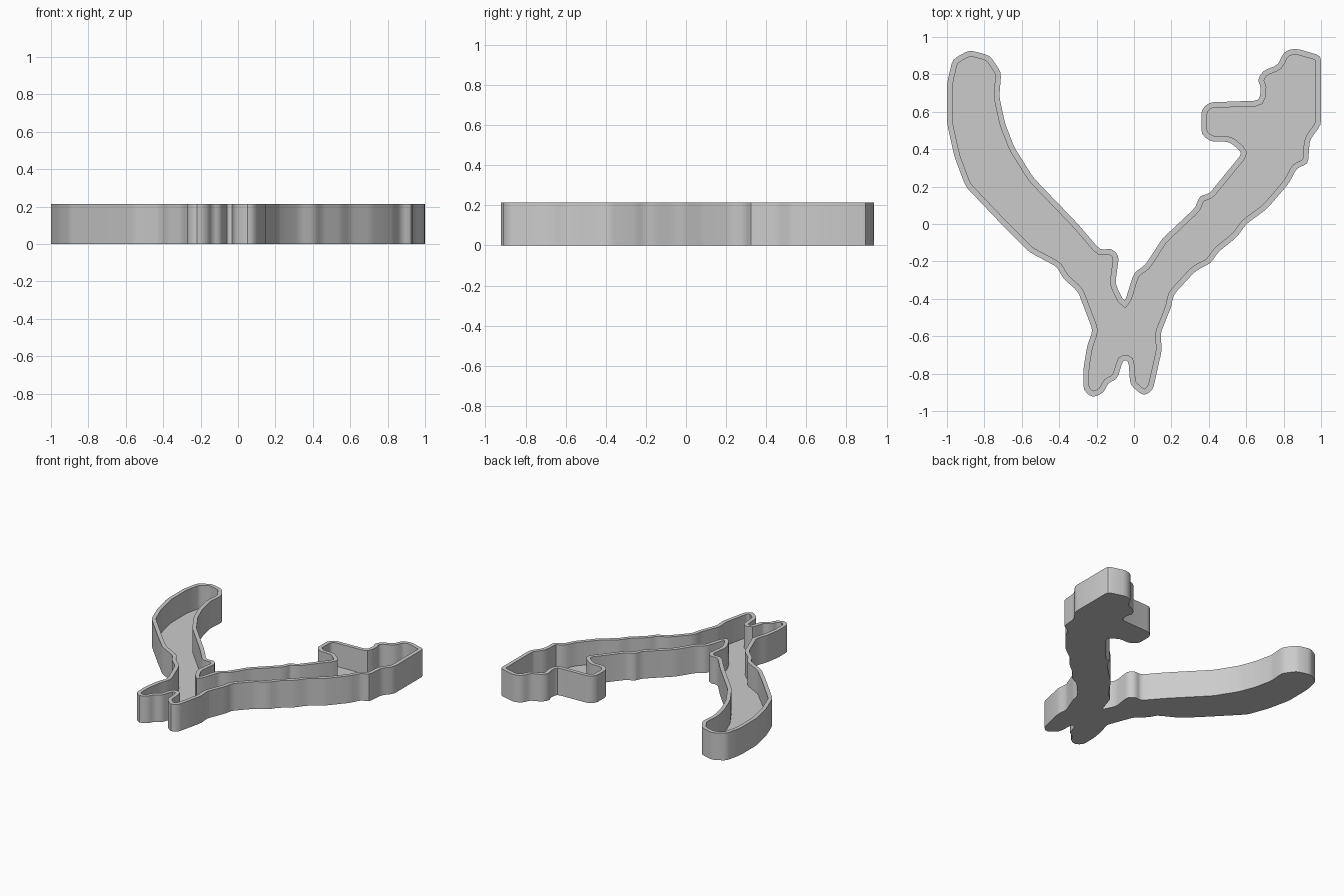
import bpy
import bmesh
import math
from mathutils import Vector

# Remove the default object
if "Cube" in bpy.data.objects:
    bpy.data.objects.remove(bpy.data.objects["Cube"], do_unlink=True)

HEIGHT = 0.215
FLOOR = 0.03
WALL = 0.03
ROUND = 0.025

# Plan of the tray, counter-clockwise from the tip of the curved arm
OUTLINE = [
    (-.88, .93), (-.97, .88), (-1, .75), (-1, .54), (-.96, .36), (-.9, .2),
    (-.7, -.01), (-.56, -.15), (-.41, -.23), (-.38, -.29), (-.3, -.36),
    (-.22, -.57), (-.25, -.65), (-.27, -.77), (-.27, -.89), (-.22, -.93),
    (-.16, -.9), (-.14, -.85), (-.09, -.83), (-.06, -.73), (-.03, -.73),
    (-.02, -.86), (.05, -.92), (.1, -.89), (.15, -.67), (.14, -.59),
    (.2, -.44), (.21, -.38), (.33, -.25), (.41, -.21), (.45, -.15),
    (.55, -.07), (.6, 0), (.71, .08), (.83, .22), (.87, .3), (.93, .32),
    (.94, .45), (1, .53), (1, .9), (.86, .94), (.8, .92), (.77, .85),
    (.69, .82), (.66, .77), (.68, .73), (.67, .66), (.4, .65), (.36, .61),
    (.36, .48), (.41, .44), (.51, .44), (.58, .38), (.4, .16), (.35, .15),
    (.33, .09), (.15, -.08), (.06, -.22), (0, -.26), (-.05, -.42),
    (-.1, -.32), (-.08, -.17), (-.12, -.13), (-.18, -.14), (-.3, 0),
    (-.54, .25), (-.64, .41), (-.69, .54), (-.72, .68), (-.71, .81),
    (-.77, .9),
]


def neighbours(points):
    """Yield every point with the one before and the one after it."""
    for i, point in enumerate(points):
        yield points[i - 1], point, points[(i + 1) % len(points)]


def round_corners(points, size):
    """Soften each corner with a short three-point curve."""
    result = []
    for before, point, after in neighbours(points):
        start = point.lerp(before, min(0.4, size / (before - point).length))
        end = point.lerp(after, min(0.4, size / (after - point).length))
        result += [start, (start + end + point * 2) / 4, end]
    return result


def inset(points, distance):
    """Move a counter-clockwise loop inwards, limiting long corners."""
    result = []
    for before, point, after in neighbours(points):
        first = (point - before).normalized()
        second = (after - point).normalized()
        normal_a = Vector((-first.y, first.x))
        normal_b = Vector((-second.y, second.x))
        middle = (normal_a + normal_b).normalized()
        reach = distance / max(middle.dot(normal_a), 0.7)
        result.append(point + middle * reach)
    return result


def add_ring(bm, points, z):
    return [bm.verts.new((p.x, p.y, z)) for p in points]


def bridge(bm, lower, upper):
    count = len(lower)
    for i in range(count):
        j = (i + 1) % count
        bm.faces.new((lower[i], lower[j], upper[j], upper[i]))


# Grey material
grey = bpy.data.materials.new("grey")
colour = (0.6, 0.6, 0.6, 1)
grey.diffuse_color = colour
grey.use_nodes = True
grey.node_tree.nodes["Principled BSDF"].inputs["Base Color"].default_value = colour

# Open tray: underside, outer wall, rim, inner wall and floor
outer = round_corners([Vector(p) for p in OUTLINE], ROUND)
inner = inset(outer, WALL)
bm = bmesh.new()
rings = [
    add_ring(bm, outer, 0),
    add_ring(bm, outer, HEIGHT),
    add_ring(bm, inner, HEIGHT),
    add_ring(bm, inner, FLOOR),
]
for lower, upper in zip(rings, rings[1:]):
    bridge(bm, lower, upper)
caps = [bm.faces.new(list(reversed(rings[0]))), bm.faces.new(rings[-1])]
bm.normal_update()
bmesh.ops.triangulate(bm, faces=caps, ngon_method='EAR_CLIP')

mesh = bpy.data.meshes.new("open_tray")
bm.to_mesh(mesh)
bm.free()
mesh.materials.append(grey)
tray = bpy.data.objects.new("open_tray", mesh)
bpy.context.collection.objects.link(tray)

# Smooth walls with crisp rim edges
bpy.ops.object.select_all(action='DESELECT')
tray.select_set(True)
bpy.context.view_layer.objects.active = tray
bpy.ops.object.shade_smooth_by_angle(angle=math.radians(35))
